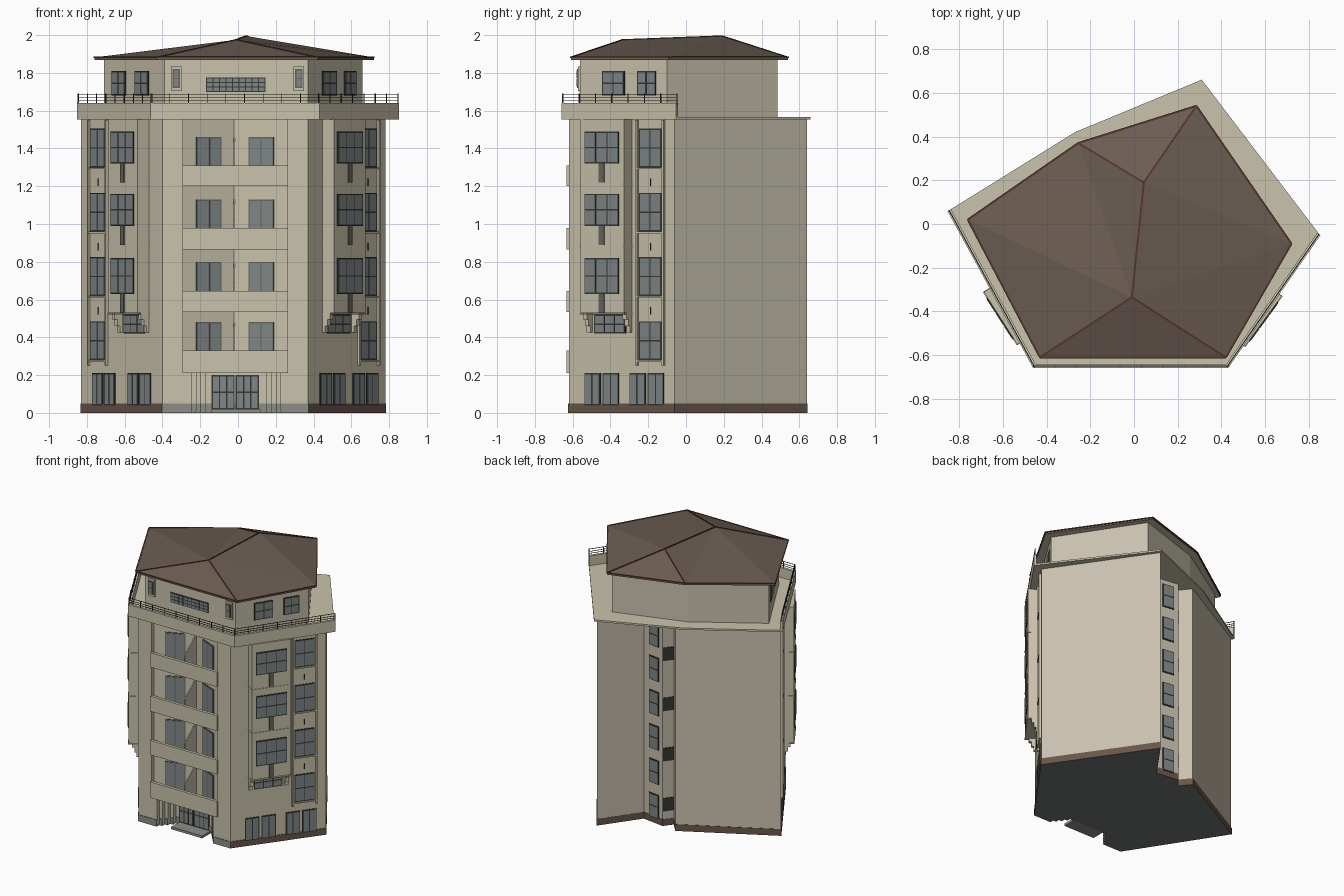
import bpy, bmesh
from mathutils import Vector

cube = bpy.data.objects.get("Cube")
if cube:
    bpy.data.objects.remove(cube)


def material(name, r, g, b):
    m = bpy.data.materials.new(name)
    col = [((c / 255 + 0.055) / 1.055) ** 2.4 for c in (r, g, b)] + [1]
    m.use_nodes = True
    m.diffuse_color = col
    m.node_tree.nodes["Principled BSDF"].inputs["Base Color"].default_value = col
    return m


CREAM = material("cream plaster", 202, 195, 172)
TAN = material("tan plaster", 201, 192, 174)
ROOF = material("brown roof", 107, 93, 82)
RIDGE = material("red brown ridge", 88, 54, 45)
PLINTH = material("brown plinth", 106, 86, 75)
STONE = material("grey stone", 140, 140, 136)
GLASS = material("grey glass", 128, 135, 136)
FRAME = material("dark frame", 54, 56, 51)
SOFT = material("soft grey frame", 104, 102, 94)
FLOOR = material("dark underside", 112, 116, 116)

parts = {}


def mesh_for(name, *mats):
    if name not in parts:
        parts[name] = (bmesh.new(), mats)
    return parts[name][0]


def prism(name, outline, z0, z1, *mats):
    bm = mesh_for(name, *mats)
    low = [bm.verts.new((x, y, z0)) for x, y in outline]
    top = [bm.verts.new((x, y, z1)) for x, y in outline]
    bm.faces.new(low[::-1])
    bm.faces.new(top)
    for i in range(len(low)):
        j = (i + 1) % len(low)
        bm.faces.new((low[i], low[j], top[j], top[i]))
    return bm


class Wall:
    """Upright plane from a to b; flip turns the outward side over."""

    def __init__(self, a, b, flip=1):
        self.a = Vector(a)
        self.length = (Vector(b) - self.a).length
        self.d = (Vector(b) - self.a).normalized()
        self.n = Vector((self.d.y, -self.d.x)) * flip

    def box(self, name, mat, u0, u1, z0, z1, o0, o1):
        outline = [self.a + self.d * u + self.n * o
                   for u, o in ((u0, o0), (u1, o0), (u1, o1), (u0, o1))]
        prism(name, outline, z0, z1, mat)

    def window(self, name, u0, u1, z0, z1, cols=2, rows=2, out=0, frame=FRAME, bar=0.007):
        self.box(name + "_frames", frame, u0, u1, z0, z1, out - 0.002, out + 0.005)
        w, h = (u1 - u0 - bar) / cols, (z1 - z0 - bar) / rows
        for i in range(cols):
            for j in range(rows):
                u, z = u0 + bar + i * w, z0 + bar + j * h
                self.box(name + "_panes", GLASS, u, u + w - bar, z, z + h - bar, out, out + 0.007)


# Footprint corners; the rear notch zigzags from Q2 to Q5
FL, FR, R, B = (-0.40, -0.62), (0.37, -0.62), (0.78, -0.06), (0.30, 0.64)
Q2, Q3, Q4, Q5, L = (0.10, 0.36), (-0.074, 0.385), (-0.123, 0.32), (-0.19, 0.40), (-0.83, 0.05)
back = [FR, R, B, Q2, Q3, Q4, Q5, L, FL]

# Ground floor with a stepped entrance, upper floors with a V-shaped balcony recess
steps = []
for k in range(4):
    half = 0.235 - 0.025 * k
    steps += [(half, -0.62 + 0.03 * k), (half, -0.59 + 0.03 * k)]
entrance = [(-0.01 - x, y) for x, y in steps] + [(-0.01 + x, y) for x, y in steps[::-1]]
recess = [(-0.29, -0.62), (-0.29, -0.59), (-0.02, -0.47), (0.26, -0.59), (0.26, -0.62)]


def back_is_tan(bm):
    bm.normal_update()
    for f in bm.faces:
        if f.calc_center_median().y > 0.1 and abs(f.normal.z) < 0.5:
            f.material_index = 1


back_is_tan(prism("ground_floor", entrance + back, 0.01, 0.21, CREAM, TAN))
back_is_tan(prism("upper_floors", recess + back, 0.21, 1.556, CREAM, TAN))

# Plinth: stone at the front, brown elsewhere, dark below
bm = prism("plinth", [(x * 1.006, y * 1.006) for x, y in entrance + back], 0, 0.05,
           PLINTH, STONE, FLOOR)
bm.normal_update()
for f in bm.faces:
    if f.normal.z < -0.5:
        f.material_index = 2
    elif f.calc_center_median().y < -0.45 and abs(f.calc_center_median().x) < 0.41:
        f.material_index = 1

# Entrance doors and step
front = Wall((0, -0.62), (1, -0.62))
front.box("door_step", STONE, -0.14, 0.12, 0, 0.018, -0.12, -0.02)
entry = Wall((0, -0.50), (1, -0.50))
for u in (-0.14, -0.012):
    entry.window("entrance_door", u, u + 0.122, 0.02, 0.2, 3, 2)

# Balconies
v_left = Wall((-0.29, -0.59), (-0.02, -0.47))
v_right = Wall((0.26, -0.59), (-0.02, -0.47), -1)
for z0, z1, head in ((0.21, 0.33, 0.48), (0.535, 0.645, 0.80),
                     (0.865, 0.98, 1.13), (1.20, 1.31, 1.46)):
    front.box("balcony_parapets", CREAM, -0.295, 0.265, z0, z1, -0.01, 0.012)
    front.box("balcony_floors", CREAM, -0.29, 0.26, z0, z0 + 0.02, -0.15, 0)
    for wall in (v_left, v_right):
        wall.window("balcony_window", 0.075, 0.22, z0 + 0.025, head, 2, 1, frame=SOFT)
    # sloping divider between neighbouring balconies
    bm = mesh_for("balcony_dividers", TAN)
    sides = [[bm.verts.new((x, y, z)) for y, z in
              ((-0.47, z0), (-0.615, z0), (-0.615, z1 + 0.045), (-0.47, z1 + 0.15))]
             for x in (-0.024, -0.016)]
    bm.faces.new(sides[0])
    bm.faces.new(sides[1][::-1])
    for i in range(4):
        j = (i + 1) % 4
        bm.faces.new((sides[0][i], sides[0][j], sides[1][j], sides[1][i]))

# Side facades: bay, brackets, tall window column, shop windows
left, right = Wall(FL, L, -1), Wall(FR, R)
for side, wall, tall, shops in (("left", left, (0.555, 0.70), (0.11, 0.46)),
                                ("right", right, (0.465, 0.61), (0.105, 0.40))):
    b0, b1, out = 0.13, 0.415, 0.075
    wall.box(side + "_bay", CREAM, b0, b1, 0.53, 1.556, -0.01, out)
    for z0, z1 in ((0.63, 0.82), (0.99, 1.16), (1.32, 1.49)):
        wall.window(side + "_bay_window", 0.16, 0.385, z0, z1, 3, 2, out)
        wall.box(side + "_bay_panels", SOFT, 0.255, 0.29, z0 - 0.1, z0, out - 0.002, out + 0.006)
        wall.box(side + "_bay_sills", CREAM, b0 - 0.002, b1 + 0.002, z0 - 0.11, z0 - 0.105, 0, out + 0.004)
    for k in range(3):
        z = 0.53 - 0.035 * k
        for u in (b0, b1 - 0.025):
            wall.box(side + "_bay_brackets", CREAM, u, u + 0.025, z - 0.035, z, -0.01, 0.05 - 0.016 * k)
    wall.window(side + "_low_window", 0.17, 0.375, 0.42, 0.52, 3, 2)
    for z in (0.28, 0.62, 0.96, 1.30):
        wall.window(side + "_tall_window", *tall, z, z + 0.205, 2, 2)
        wall.box(side + "_tall_sills", CREAM, tall[0] - 0.01, tall[1] + 0.01, z - 0.01, z, -0.002, 0.012)
        if z > 0.3:
            mid = sum(tall) / 2
            wall.box(side + "_vents", FRAME, mid - 0.002, mid + 0.002, z - 0.1, z - 0.06, -0.002, 0.004)
    for u in (tall[0] - 0.02, tall[1] + 0.008):
        wall.box(side + "_pilasters", CREAM, u, u + 0.012, 0.25, 1.55, -0.002, 0.014)
    for u in shops:
        wall.window(side + "_shop_window", u, u + 0.105, 0.04, 0.21, 2, 1)
        wall.window(side + "_shop_window", u + 0.12, u + 0.225, 0.04, 0.21, 2, 1)

# Stair windows and dark openings in the rear notch
stair, landing = Wall(Q2, Q3, -1), Wall(Q3, Q4)
stair.n = Vector((0.14, 0.99))
for i in range(6):
    stair.window("stair_window", 0.05, 0.14, 0.04 + 0.26 * i, 0.22 + 0.26 * i, 1, 2)
for i in range(4):
    landing.box("landing_openings", FRAME, 0.002, landing.length - 0.002,
                0.11 + 0.38 * i, 0.21 + 0.38 * i, -0.002, 0.004)

# Terrace slab, parapet and railing
edge = [(-0.85, 0.06), (-0.46, -0.655), (0.43, -0.655), (0.85, -0.05)]
prism("terrace_slab", edge + [(0.31, 0.66), (-0.27, 0.42)], 1.553, 1.566, CREAM)
for a, b in zip(edge, edge[1:]):
    run = Wall(a, b)
    run.box("terrace_parapet", CREAM, 0, run.length, 1.553, 1.64, -0.015, 0.003)
    for z in (1.655, 1.67, 1.688):
        run.box("railing", FRAME, 0, run.length, z - 0.0015, z + 0.0015, -0.007, -0.003)
    count = round(run.length / 0.1)
    for i in range(count + 1):
        u = run.length * i / count
        run.box("railing", FRAME, u - 0.002, u + 0.002, 1.63, 1.69, -0.007, -0.002)

# Penthouse
room = [(-0.39, -0.56), (0.37, -0.56), (0.66, -0.10), (0.28, 0.485), (-0.235, 0.32), (-0.71, 0.02)]
back_is_tan(prism("penthouse", room, 1.56, 1.872, CREAM, TAN))
room_front = Wall((0, -0.56), (1, -0.56))
room_front.window("penthouse_strip_window", -0.17, 0.145, 1.70, 1.775, 9, 3, bar=0.005)
for u in (-0.355, 0.295):
    room_front.box("penthouse_surrounds", CREAM, u, u + 0.055, 1.705, 1.835, -0.002, 0.012)
    room_front.window("penthouse_small_window", u + 0.008, u + 0.047, 1.72, 1.82, 1, 2, 0.012, SOFT)
for wall, spans in ((Wall(room[0], room[5], -1), ((0.17, 0.32), (0.42, 0.57))),
                    (Wall(room[1], room[2]), ((0.14, 0.28), (0.36, 0.475)))):
    for u0, u1 in spans:
        wall.window("penthouse_side_window", u0, u1, 1.68, 1.81, 2, 2)

# Hipped roof with eave and ridge caps
eave = [(-0.43, -0.61), (0.42, -0.61), (0.72, -0.09), (0.285, 0.54), (-0.255, 0.37), (-0.76, 0.02)]
bm = prism("eave", eave, 1.868, 1.882, ROOF, TAN)
bm.normal_update()
for f in bm.faces:
    f.material_index = int(f.normal.z < -0.5)
bm = mesh_for("roof", ROOF)
rim = [bm.verts.new((x, y, 1.882)) for x, y in eave]
peak_f, peak_b = bm.verts.new((-0.01, -0.335, 1.975)), bm.verts.new((0.045, 0.19, 1.995))
for tri in ((rim[0], rim[1], peak_f), (rim[1], rim[2], peak_f), (rim[2], peak_b, peak_f),
            (rim[2], rim[3], peak_b), (rim[3], rim[4], peak_b), (rim[4], peak_f, peak_b),
            (rim[4], rim[5], peak_f), (rim[5], rim[0], peak_f)):
    bm.faces.new(tri)
caps = [(rim[0], peak_f), (rim[1], peak_f), (peak_f, peak_b), (rim[3], peak_b), (rim[4], peak_b)]
caps += [(rim[i - 1], rim[i]) for i in range(6)]
cap_mesh = mesh_for("ridge_caps", RIDGE)
for a, b in caps:
    d = b.co - a.co
    made = bmesh.ops.create_cube(cap_mesh, size=1)["verts"]
    bmesh.ops.scale(cap_mesh, verts=made, vec=(0.009, 0.007, d.length))
    bmesh.ops.rotate(cap_mesh, verts=made, matrix=d.to_track_quat("Z", "Y").to_matrix())
    bmesh.ops.translate(cap_mesh, verts=made, vec=(a.co + b.co) / 2)

# Turn every collected part into an object
for name, (bm, mats) in parts.items():
    bmesh.ops.recalc_face_normals(bm, faces=bm.faces)
    data = bpy.data.meshes.new(name)
    bm.to_mesh(data)
    bm.free()
    for m in mats:
        data.materials.append(m)
    bpy.context.collection.objects.link(bpy.data.objects.new(name, data))
